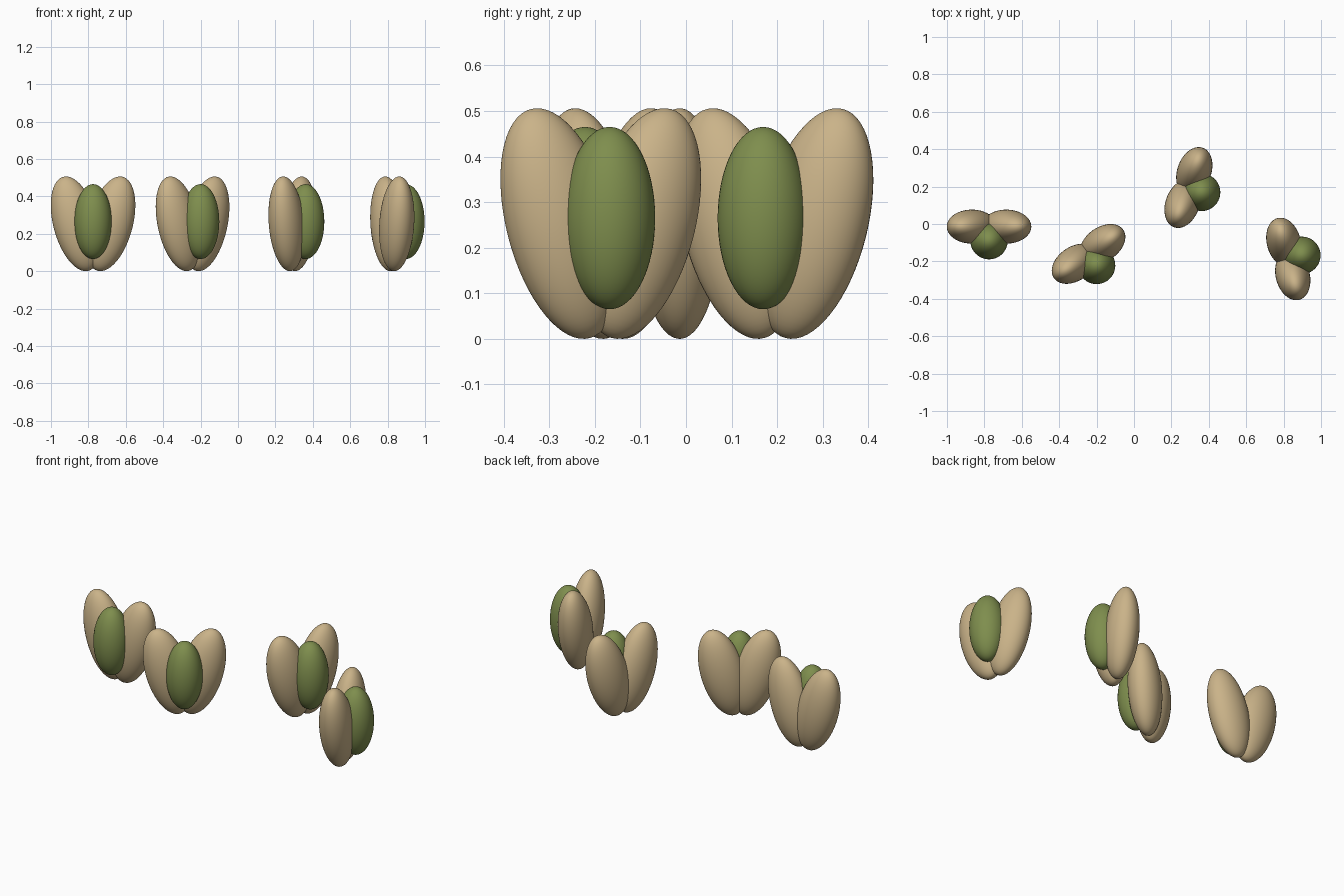
import bpy
from math import radians
from mathutils import Matrix, Vector

cube = bpy.data.objects.get("Cube")
if cube:
    bpy.data.objects.remove(cube, do_unlink=True)


def make_material(name, color):
    mat = bpy.data.materials.new(name)
    mat.use_nodes = True
    mat.diffuse_color = color
    mat.node_tree.nodes["Principled BSDF"].inputs["Base Color"].default_value = color
    return mat


shell_tan = make_material("shell tan", (0.59, 0.45, 0.25, 1))
kernel_green = make_material("kernel green", (0.21, 0.27, 0.075, 1))


def ellipsoid(name, radii, place, mat):
    """Smooth ellipsoid with the given half sizes, set by a placement matrix."""
    bpy.ops.mesh.primitive_uv_sphere_add(segments=48, ring_count=32, radius=1)
    obj = bpy.context.object
    obj.name = name
    obj.data.materials.append(mat)
    obj.data.transform(Matrix.Diagonal((*radii, 1)))
    obj.matrix_world = place
    bpy.ops.object.shade_smooth()


def nut(number, x, y, turn):
    """Two shell halves leaning apart, with the kernel at the front."""
    base = Matrix.Translation((x, y, 0)) @ Matrix.Rotation(radians(turn), 4, 'Z')
    for side, label in ((1, "left"), (-1, "right")):
        lean = Matrix.Rotation(side * radians(15), 4, 'Y')
        place = base @ Matrix.Translation((side * 0.092, 0, 0.253)) @ lean
        ellipsoid(f"nut_{number}_shell_{label}", (0.12, 0.091, 0.26), place, shell_tan)
    ellipsoid(f"nut_{number}_kernel", (0.1, 0.1, 0.2),
              base @ Matrix.Translation((0, -0.075, 0.265)), kernel_green)


# Four nuts, each turned a step further than the last
spots = [(-0.775, -0.014), (-0.243, -0.16), (0.291, 0.195), (0.825, -0.187)]
for i, (x, y) in enumerate(spots):
    nut(i + 1, x, y, 35 * i)
